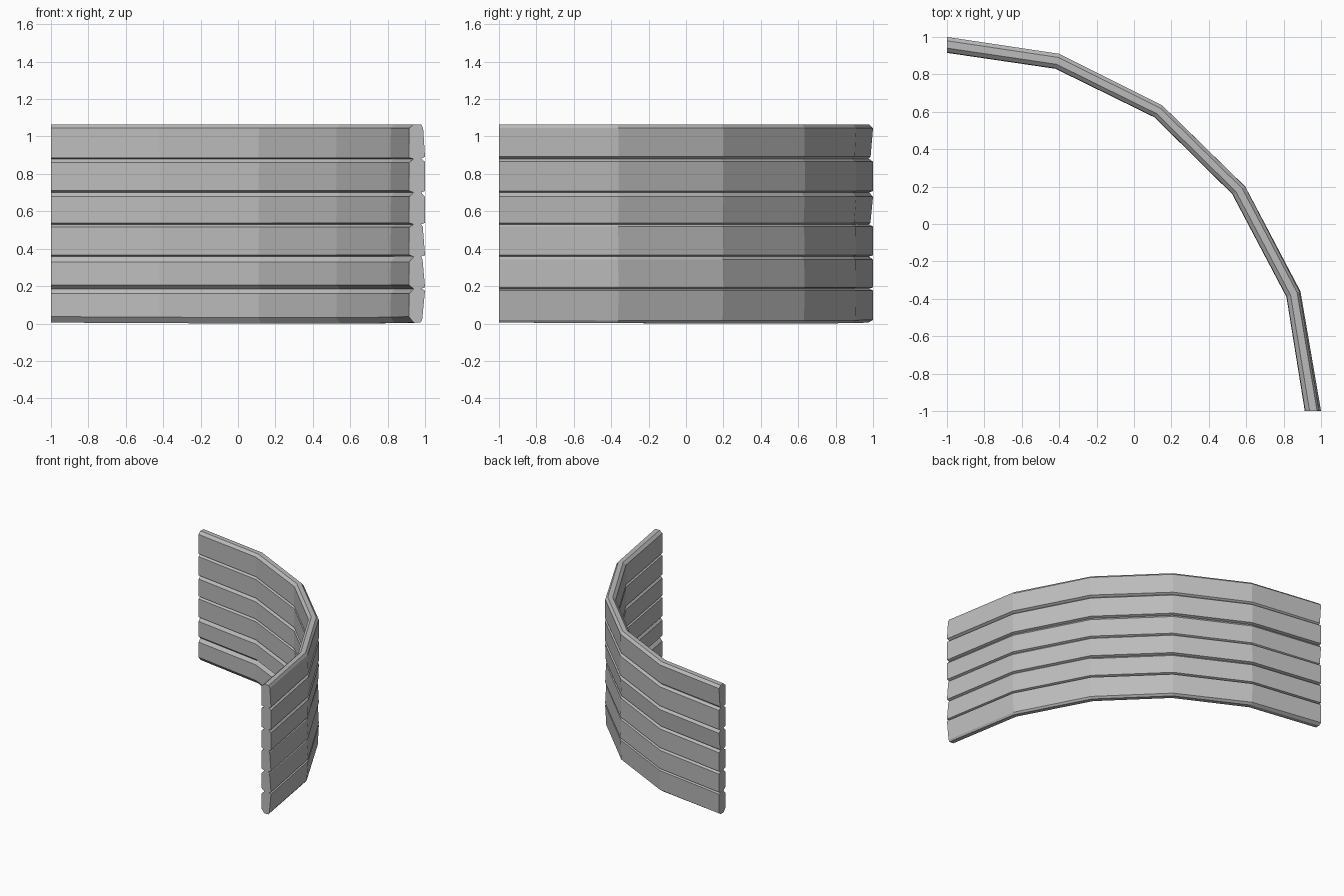
import bpy
import bmesh
from mathutils import Vector

cube = bpy.data.objects.get("Cube")
if cube:
    bpy.data.objects.remove(cube, do_unlink=True)

grey = bpy.data.materials.new("weathered grey")
grey.use_nodes = True
colour = (0.5, 0.5, 0.5, 1)
grey.diffuse_color = colour
grey.node_tree.nodes["Principled BSDF"].inputs["Base Color"].default_value = colour

# Plan of the bend: inner and outer line of the wall at each joint
INNER = [(-1, .915), (-.42, .83), (.11, .57), (.525, .16), (.815, -.39), (.913, -1)]
OUTER = [(-1, 1), (-.4, .91), (.15, .635), (.595, .2), (.89, -.36), (1, -1)]

# Per plank: bottom, top, the four chamfer heights (inner low, inner high,
# outer low, outer high), and the lean at the back and front ends
PLANKS = [
    (.005, .185, .032, .025, .015, .008, .0, .015),
    (.185, .357, .022, .027, .008, .015, .0, -.013),
    (.357, .530, .010, .015, .008, .012, .0, -.012),
    (.530, .700, .008, .022, .008, .022, .014, .0),
    (.700, .880, .010, .018, .008, .015, .0, .0),
    (.880, 1.065, .006, .020, .012, .020, .013, -.010),
]


def make_plank(number, z0, z1, in_low, in_high, out_low, out_high, lean_a, lean_b):
    bm = bmesh.new()
    rings = []
    for i, (a, b) in enumerate(zip(INNER, OUTER)):
        t = i / (len(INNER) - 1)
        lean = lean_a * (1 - t) + lean_b * t
        # the bottom course sags a touch in the middle of the bend
        sag = .02 * t * (1 - t) if number == 1 else 0
        low_out, high_out = 1 - max(lean, 0) / .085, 1 - max(-lean, 0) / .085
        profile = [(0, z0 + in_low), (.3, z0), (.72, z0), (low_out, z0 + out_low),
                   (high_out, z1 - out_high), (.76, z1), (.3, z1), (.03, z1 - in_high)]
        a, b = Vector(a), Vector(b)
        ring = []
        for w, z in profile:
            p = a.lerp(b, w)
            ring.append(bm.verts.new((p.x, p.y, z - (sag if z < z0 + .05 else 0))))
        rings.append(ring)
    for r, s in zip(rings, rings[1:]):
        for k in range(len(r)):
            n = (k + 1) % len(r)
            bm.faces.new((r[k], r[n], s[n], s[k]))
    bm.faces.new(rings[0])
    bm.faces.new(rings[-1])
    bmesh.ops.recalc_face_normals(bm, faces=bm.faces)
    mesh = bpy.data.meshes.new(f"curved_plank_{number}")
    bm.to_mesh(mesh)
    bm.free()
    mesh.materials.append(grey)
    plank = bpy.data.objects.new(f"curved_plank_{number}", mesh)
    bpy.context.collection.objects.link(plank)


# Stack of bent planks from the ground up
for number, sizes in enumerate(PLANKS, 1):
    make_plank(number, *sizes)
